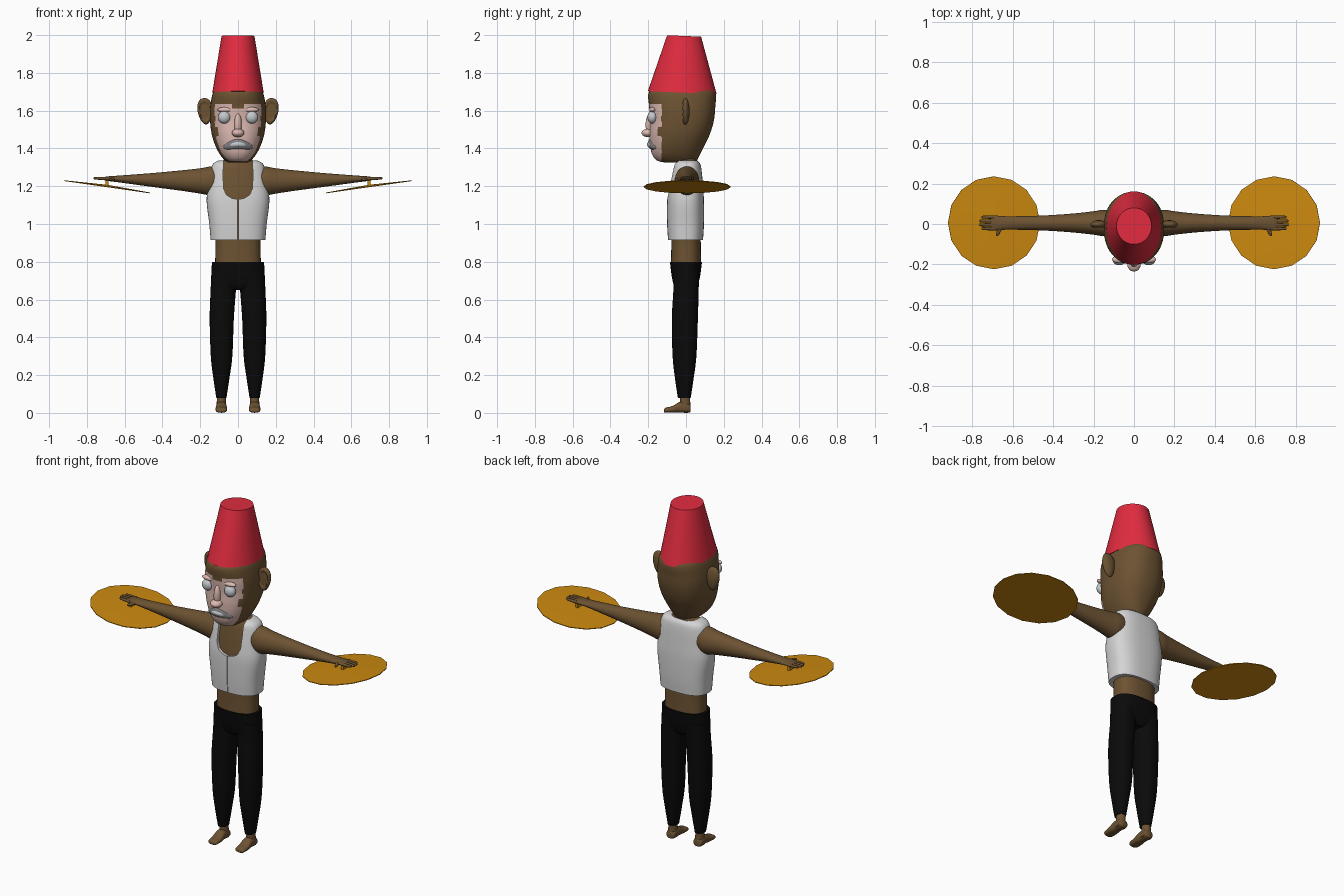
import bpy, bmesh, math
from mathutils import Matrix, Vector

if "Cube" in bpy.data.objects:
    bpy.data.objects.remove(bpy.data.objects["Cube"])


def material(name, r, g, b):
    m = bpy.data.materials.new(name)
    m.diffuse_color = (r, g, b, 1)
    m.use_nodes = True
    m.node_tree.nodes["Principled BSDF"].inputs["Base Color"].default_value = m.diffuse_color
    return m


BROWN = material("brown fur", 0.15, 0.085, 0.032)
PINK = material("pink skin", 0.72, 0.49, 0.44)
RED = material("red felt", 0.75, 0.025, 0.05)
WHITE = material("white cloth", 0.66, 0.66, 0.66)
BLACK = material("black cloth", 0.003, 0.003, 0.003)
GREY = material("pale eye", 0.55, 0.58, 0.60)
LIP = material("grey lip", 0.22, 0.22, 0.23)
GOLD = material("golden brass", 0.60, 0.25, 0.005)


def finish(name, bm, mats, mirror=False, angle=40):
    bmesh.ops.recalc_face_normals(bm, faces=bm.faces)
    me = bpy.data.meshes.new(name)
    bm.to_mesh(me)
    bm.free()
    for m in mats:
        me.materials.append(m)
    ob = bpy.data.objects.new(name, me)
    bpy.context.collection.objects.link(ob)
    bpy.ops.object.select_all(action='DESELECT')
    ob.select_set(True)
    bpy.context.view_layer.objects.active = ob
    if angle:
        bpy.ops.object.shade_smooth_by_angle(angle=math.radians(angle))
    if mirror:
        ob.modifiers.new("mirror", 'MIRROR').use_mirror_merge = False
    return ob


def smooth_rows(rows, sub):
    out = []
    for i in range(len(rows) - 1):
        p = [Vector(rows[max(0, min(len(rows) - 1, i + k))]) for k in (-1, 0, 1, 2)]
        for s in range(sub):
            t = s / sub
            m1, m2 = (p[2] - p[0]) / 2, (p[3] - p[1]) / 2
            out.append(p[1] * (2*t**3 - 3*t*t + 1) + m1 * (t**3 - 2*t*t + t)
                       + p[2] * (3*t*t - 2*t**3) + m2 * (t**3 - t*t))
    return out + [Vector(rows[-1])]


def loft(rows, axis='z', seg=32, sub=5, power=2.0, bm=None):
    """Each row: position on axis, two centre values, two radii."""
    bm = bm or bmesh.new()
    rings = []
    for t, ca, cb, ra, rb in smooth_rows(rows, sub):
        ring = []
        for k in range(seg):
            a = 2 * math.pi * k / seg
            c, s = math.cos(a), math.sin(a)
            u = ca + ra * math.copysign(abs(c) ** (2 / power), c)
            v = cb + rb * math.copysign(abs(s) ** (2 / power), s)
            ring.append(bm.verts.new({'x': (t, u, v), 'y': (u, t, v), 'z': (u, v, t)}[axis]))
        rings.append(ring)
    for r0, r1 in zip(rings, rings[1:]):
        for k in range(seg):
            j = (k + 1) % seg
            bm.faces.new((r0[k], r0[j], r1[j], r1[k]))
    bm.faces.new(rings[0])
    bm.faces.new(rings[-1])
    return bm


def body(rows):
    """Rows given as z, front y, back y, half width."""
    return [(z, 0, (f + b) / 2, w, (b - f) / 2) for z, f, b, w in rows]


def ball(name, centre, radii, mat, mirror=False, warp=None):
    bm = bmesh.new()
    bmesh.ops.create_uvsphere(bm, u_segments=32, v_segments=20, radius=1)
    for v in bm.verts:
        if warp:
            v.co = warp(v.co.copy())
        v.co = Vector(c + r * p for c, r, p in zip(centre, radii, v.co))
    return finish(name, bm, [mat], mirror, 80)


# Head, with the face coloured by position
bm = loft(body([(1.325, -.11, .05, .05), (1.337, -.155, .058, .07), (1.37, -.18, .075, .097),
                (1.42, -.19, .10, .122), (1.48, -.193, .128, .14), (1.55, -.19, .148, .148),
                (1.62, -.195, .155, .147), (1.70, -.195, .155, .13), (1.74, -.12, .10, .09)]),
          seg=112, sub=10, power=2.3)
for f in bm.faces:
    x, y, z = f.calc_center_median()
    top = 1.615 if abs(x) < .03 else 1.635
    back = -.15 if 1.465 < z < 1.515 else -.13
    f.material_index = int(1.333 < z < top and y < back)
finish("head", bm, [BROWN, PINK])

# Facial features
ball("nose", (0, -.2, 1.482), (.033, .035, .022), PINK)
ball("nose_bridge", (0, -.188, 1.525), (.02, .026, .06), PINK)
ball("brow_ridge", (.065, -.176, 1.605), (.045, .018, .014), PINK, True)
ball("eyes", (.073, -.178, 1.565), (.033, .026, .033), GREY, True)


def mouth_curve(p):
    return Vector((p.x, p.y + 1.2 * p.x ** 2, p.z - .6 * p.x ** 2))


ball("lips", (0, -.182, 1.424), (.08, .02, .029), LIP, warp=mouth_curve)
ball("teeth", (0, -.186, 1.422), (.066, .021, .017), GREY, warp=mouth_curve)


# Ears, hollowed at the front and narrower at the bottom
def ear_shape(p):
    if p.y < 0 and p.x ** 2 + p.z ** 2 < .5:
        p.y *= .35
    return Vector((p.x * (1 + .2 * p.z) + .1 * p.z, p.y, p.z))


ball("ears", (.174, -.003, 1.597), (.04, .022, .07), BROWN, True, ear_shape)

# Tapered hat, tipped slightly back
bm = loft([(1.695, 0, -.02, .136, .182), (1.995, 0, -.01, .087, .09)], seg=48, sub=1)
for v in bm.verts:
    v.co.z -= .04 * v.co.y
finish("hat", bm, [RED])

# Torso under the vest
finish("torso", loft(body([(.78, -.08, .08, .122), (.92, -.078, .078, .12), (1.1, -.086, .08, .14),
                           (1.2, -.076, .075, .135), (1.29, -.06, .068, .115),
                           (1.325, -.05, .06, .09), (1.345, -.045, .055, .065)]), power=2.4), [BROWN])

# Vest with an open neck and a front slit
vest = finish("vest", loft(body([(.915, -.095, .09, .145), (1.0, -.10, .095, .152),
                                 (1.12, -.10, .095, .166), (1.2, -.09, .09, .158),
                                 (1.28, -.075, .083, .146), (1.318, -.065, .075, .132),
                                 (1.335, -.048, .06, .105)]), seg=64, power=2.6), [WHITE], angle=0)
half = [(.0015, .9), (.0015, 1.13), (.035, 1.137), (.062, 1.155), (.077, 1.19), (.079, 1.26), (.075, 1.4)]
outline = half + [(-x, z) for x, z in reversed(half)]
bm = bmesh.new()
face = bm.faces.new([bm.verts.new((x, -.2, z)) for x, z in outline])
ext = bmesh.ops.extrude_face_region(bm, geom=[face])
bmesh.ops.translate(bm, vec=(0, .2, 0), verts=[g for g in ext['geom'] if isinstance(g, bmesh.types.BMVert)])
cutter = finish("neck_cutter", bm, [WHITE], angle=0)
cutter.hide_render = True
mod = vest.modifiers.new("neck", 'BOOLEAN')
mod.operation, mod.solver, mod.object = 'DIFFERENCE', 'EXACT', cutter
bpy.ops.object.select_all(action='DESELECT')
vest.select_set(True)
bpy.context.view_layer.objects.active = vest
bpy.ops.object.modifier_apply(modifier=mod.name)
bpy.data.objects.remove(cutter)
bpy.ops.object.shade_smooth_by_angle(angle=math.radians(40))

# Trousers
finish("trouser_seat", loft(body([(.80, -.085, .085, .138), (.72, -.075, .074, .141),
                                  (.67, -.062, .06, .135), (.65, -.045, .045, .11)]), power=2.5), [BLACK])
finish("trouser_legs", loft([(.74, .073, 0, .068, .07), (.65, .078, 0, .067, .067), (.5, .086, -.006, .064, .069),
                             (.3, .087, -.008, .057, .063), (.18, .088, -.009, .042, .049),
                             (.08, .088, -.009, .027, .034)], power=2.2), [BLACK], True)

# Bare feet
finish("ankles", loft([(.12, .088, -.007, .022, .028), (.07, .088, -.005, .024, .027),
                       (.01, .088, -.003, .027, .028)], sub=3), [BROWN], True)
finish("feet", loft([(-.117, .088, .011, .018, .007), (-.108, .088, .014, .028, .013),
                     (-.07, .088, .019, .031, .018), (-.03, .088, .03, .028, .029),
                     (.015, .088, .025, .027, .024), (.025, .088, .022, .018, .015)],
                    axis='y', power=2.4), [BROWN], True)

# Arms running out to flat hands
bm = loft([(.09, .005, 1.232, .06, .075), (.15, .005, 1.228, .065, .076), (.2, .005, 1.228, .058, .067),
           (.3, .005, 1.23, .047, .054), (.45, .005, 1.233, .037, .037), (.62, .005, 1.238, .033, .019),
           (.69, .005, 1.24, .037, .012), (.71, .005, 1.24, .033, .007)], axis='x')
for y, tip in ((-.023, .755), (-.004, .765), (.015, .765), (.034, .755)):
    loft([(.69, y, 1.24, .009, .009), (tip - .008, y, 1.242, .007, .007),
          (tip, y, 1.242, .003, .003)], 'x', 10, 2, bm=bm)
loft([(-.06, .678, 1.236, .003, .003), (-.053, .676, 1.236, .008, .007),
      (-.01, .658, 1.238, .014, .01)], 'y', 10, 2, bm=bm)
finish("arms_and_hands", bm, [BROWN], True)

# Thin, shallow cymbals tilted up at the outside
place = Matrix.Translation((.693, .006, 1.197)) @ Matrix.Rotation(-.142, 4, 'Y')
bm = bmesh.new()
for r0, r1, z in ((.23, .23, 0), (.23, .012, .006)):
    bmesh.ops.create_cone(bm, segments=16, radius1=r0, radius2=r1, depth=.004 if z == 0 else .008,
                          cap_ends=True, matrix=place @ Matrix.Translation((0, 0, z)))
finish("cymbals", bm, [GOLD], True, 20)

# Hand straps on the cymbals
bm = bmesh.new()
bmesh.ops.create_cube(bm, size=1, matrix=Matrix.Translation((.693, .006, 1.216)) @ Matrix.Diagonal((.016, .05, .03, 1)))
finish("cymbal_straps", bm, [GOLD], True)
